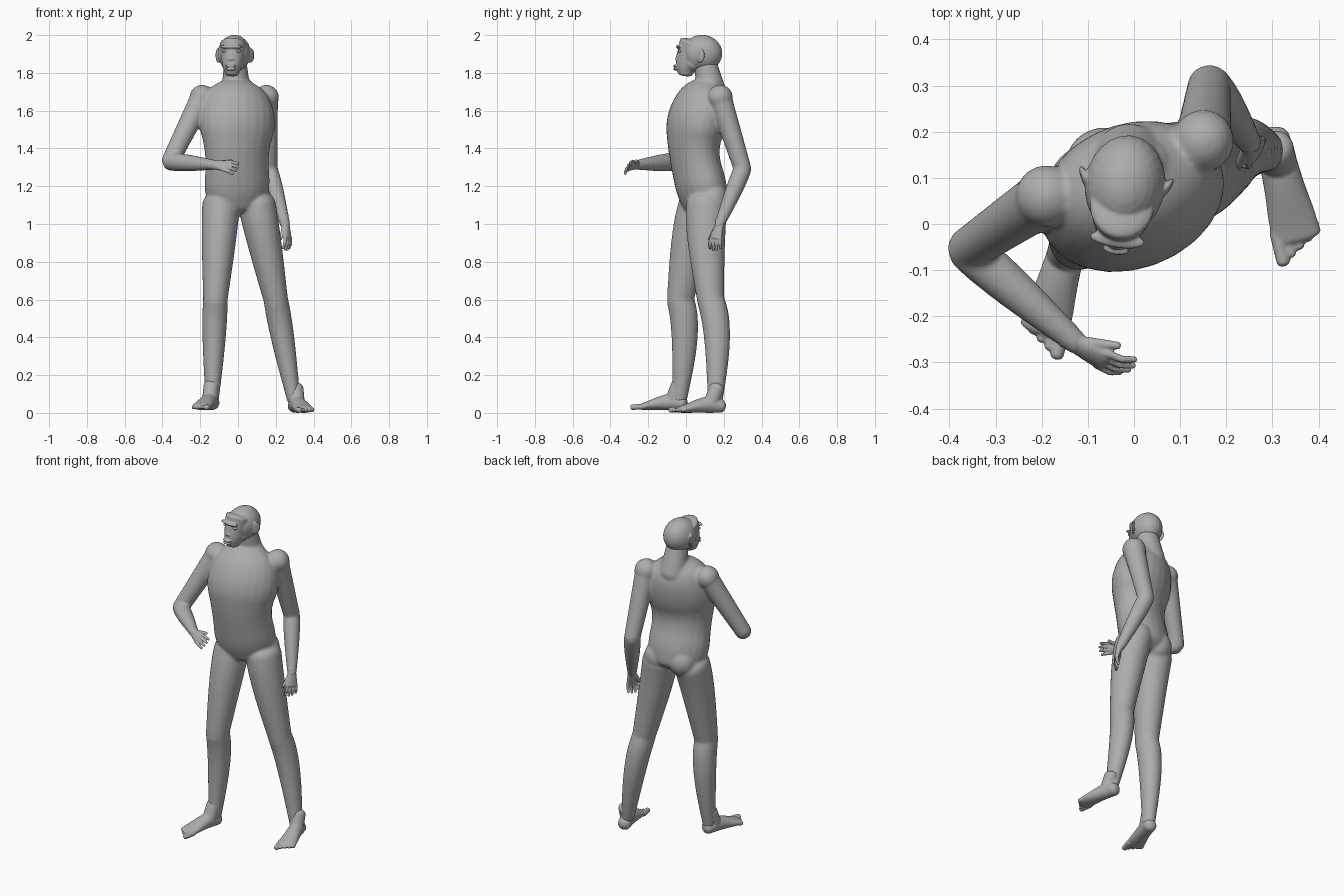
import bpy, bmesh, math
from mathutils import Vector, Matrix

default_cube = bpy.data.objects.get("Cube")
if default_cube:
    bpy.data.objects.remove(default_cube, do_unlink=True)

GREY = (0.42, 0.42, 0.42, 1)
skin = bpy.data.materials.new("plain_grey")
skin.use_nodes = True
skin.diffuse_color = GREY
skin.node_tree.nodes["Principled BSDF"].inputs["Base Color"].default_value = GREY

SIDES = 24
UP = Vector((0, 0, 1))


def loft(form, rows, side=(1, 0, 0), cap=0.7):
    """Closed round-ended tube; each row is x, y, z, half width, half depth."""
    rows = [Vector(row) for row in rows]
    for _ in range(2):
        cut = [a.lerp(b, t) for a, b in zip(rows, rows[1:]) for t in (0.25, 0.75)]
        rows = [rows[0], *cut, rows[-1]]
    centres = [Vector(row[:3]) for row in rows]
    last = len(rows) - 1
    rings = []
    for i, row in enumerate(rows):
        along = (centres[min(i + 1, last)] - centres[max(i - 1, 0)]).normalized()
        across = Vector(side)
        across = (across - along * across.dot(along)).normalized()
        through = along.cross(across)
        width, depth = row[3], row[4]
        # The first and last rows close with a rounded end
        way = -1 if i == 0 else 1
        steps = range(5) if i in (0, last) else range(1)
        for step in list(steps)[::way]:
            angle = math.radians(20 * step)
            shift = along * way * cap * min(width, depth) * math.sin(angle)
            ring = []
            for k in range(SIDES):
                turn = math.tau * k / SIDES
                offset = across * width * math.cos(turn) + through * depth * math.sin(turn)
                ring.append(form.verts.new(centres[i] + shift + offset * math.cos(angle)))
            rings.append(ring)
    for low, high in zip(rings, rings[1:]):
        for k in range(SIDES):
            form.faces.new((low[k - 1], low[k], high[k], high[k - 1]))
    form.faces.new(rings[0][::-1])
    form.faces.new(rings[-1])


def limb(form, start, end, thick, thin, bulge=0, bow=0, flat=1):
    """Tapered limb with a muscle bulge and a bow towards the back."""
    rows = []
    for i in range(9):
        t = i / 8
        swell = math.sin(math.pi * t ** 0.7)
        centre = Vector(start).lerp(Vector(end), t) + Vector((0, bow * swell, 0))
        radius = thick + (thin - thick) * t + bulge * swell
        rows.append((*centre, radius, radius * flat))
    loft(form, rows)


def ball(form, centre, radii, turn=0):
    place = Matrix.Translation(centre) @ Matrix.Rotation(math.radians(turn), 4, "Z")
    bmesh.ops.create_uvsphere(form, u_segments=SIDES, v_segments=16, radius=1,
                              matrix=place @ Matrix.Diagonal((*radii, 1)))


def frame(origin, forward, up=UP):
    """Placement whose local y points forward and local z points up."""
    y = Vector(forward).normalized()
    z = Vector(up)
    z = (z - y * z.dot(y)).normalized()
    turned = Matrix((y.cross(z), y, z)).transposed().to_4x4()
    return Matrix.Translation(origin) @ turned


def finish(form, name, voxel=0.004, blend=4, place=Matrix.Identity(4)):
    """Fuse the overlapping forms into one soft surface."""
    form.transform(place)
    bmesh.ops.recalc_face_normals(form, faces=form.faces)
    mesh = bpy.data.meshes.new(name)
    form.to_mesh(mesh)
    form.free()
    mesh.materials.append(skin)
    part = bpy.data.objects.new(name, mesh)
    bpy.context.scene.collection.objects.link(part)
    fuse = part.modifiers.new("fuse", "REMESH")
    fuse.mode = "VOXEL"
    fuse.voxel_size = voxel
    fuse.use_smooth_shade = True
    soften = part.modifiers.new("soften", "SMOOTH")
    soften.factor = 0.5
    soften.iterations = blend


# Torso, turned slightly to its left: y, z, half width
body = bmesh.new()
profile = [(0.1, 1.12, 0.16), (0.08, 1.2, 0.18), (0.05, 1.32, 0.17), (0.04, 1.42, 0.18),
           (0.05, 1.52, 0.21), (0.08, 1.62, 0.2), (0.11, 1.7, 0.16), (0.13, 1.75, 0.08)]
loft(body, [(-0.005, y, z, half, half * 0.73) for y, z, half in profile], (0.94, 0.34, 0), 0.5)
limb(body, (-0.01, 0.14, 1.68), (-0.015, 0.095, 1.88), 0.08, 0.058)
for x, y in ((-0.065, 0.125), (0.09, 0.137)):
    ball(body, (x, y, 1.135), (0.085, 0.085, 0.09))

# Legs: hip, knee, ankle
for hip, knee, ankle in (((-0.09, 0.07, 1.1), (-0.12, -0.03, 0.6), (-0.137, -0.035, 0.07)),
                         ((0.1, 0.11, 1.1), (0.2, 0.13, 0.6), (0.295, 0.155, 0.07))):
    limb(body, hip, knee, 0.1, 0.065, bulge=0.004, bow=-0.01, flat=1.1)
    limb(body, knee, ankle, 0.065, 0.036, bulge=0.008, bow=0.025, flat=1.12)

# Arms: the right one bent across the front, the left one hanging behind
right_wrist = (-0.122, -0.26, 1.313)
left_wrist = (0.252, 0.175, 0.99)
for shoulder, elbow, wrist in (((-0.19, 0.06, 1.67), (-0.36, -0.055, 1.33), right_wrist),
                               ((0.15, 0.18, 1.67), (0.163, 0.3, 1.29), left_wrist)):
    ball(body, shoulder, (0.067, 0.068, 0.067))
    limb(body, shoulder, elbow, 0.062, 0.047)
    limb(body, elbow, wrist, 0.047, 0.026, bulge=0.006)
finish(body, "body", 0.0065, 16)

# Head: skull, face wedge, jaw, brow, nose, lips and ears
head = bmesh.new()
gaze = frame((-0.02, 0.08, 1.903), (-0.14, -0.99, 0))
ball(head, (0, -0.005, 0), (0.087, 0.108, 0.098))
wedge = [(0.085, -0.11, 0.035), (0.08, -0.07, 0.052), (0.065, -0.02, 0.06), (0.04, 0.05, 0.07)]
loft(head, [(0, y, z, half, half * 1.1) for y, z, half in wedge], cap=0.3)
ball(head, (0, 0.04, -0.05), (0.064, 0.06, 0.05))
ball(head, (0, 0.115, 0.035), (0.062, 0.018, 0.011))
limb(head, (0, 0.117, 0.01), (0, 0.124, -0.03), 0.01, 0.013)
ball(head, (0, 0.127, -0.03), (0.02, 0.012, 0.009))
for z in (-0.066, -0.083):
    ball(head, (0, 0.136, z), (0.03, 0.013, 0.0075))
for way in (-1, 1):
    ball(head, (way * 0.086, -0.005, -0.01), (0.009, 0.032, 0.04), 30 * way)
finish(head, "head", place=gaze)

for name, way in (("left_eye", -1), ("right_eye", 1)):
    eye = bmesh.new()
    ball(eye, (way * 0.036, 0.108, 0.012), (0.015, 0.011, 0.008))
    finish(eye, name, 0.002, 1, gaze)


def foot(name, heel, heading, inner):
    """Heel-to-ball wedge plus five toes; inner is the sign of the big-toe side."""
    form = bmesh.new()
    sole = [(0, 0.038, 0.036), (0.06, 0.041, 0.046), (0.12, 0.045, 0.037),
            (0.18, 0.053, 0.025), (0.22, 0.052, 0.018)]
    loft(form, [(0, y, height, half, height) for y, half, height in sole])
    limb(form, (0, 0.022, 0.13), (0, 0.05, 0.06), 0.041, 0.041)
    for i in range(5):
        x = inner * (0.041 - 0.021 * i)
        radius = 0.011 if i else 0.015
        limb(form, (x, 0.2, 0.019), (x, 0.265 - 0.012 * i, 0.015), radius, radius)
    finish(form, name, place=frame(heel, heading))


foot("right_foot", (-0.135, -0.018, 0.015), (-0.27, -0.96, 0), -1)
foot("left_foot", (0.3, 0.185, 0), (0.24, -0.97, 0), 1)


def hand(name, wrist, along, palm, thumb):
    """Flat palm, four curled fingers and a thumb; thumb is the sign of its side."""
    form = bmesh.new()
    blade = [(-0.03, 0.027, 0.025), (0, 0.025, 0.02), (0.035, 0.031, 0.017), (0.068, 0.033, 0.012)]
    loft(form, [(0, y, 0, half, deep) for y, half, deep in blade])
    for i, length in enumerate((0.95, 1.05, 1, 0.8)):
        x = thumb * (0.027 - 0.018 * i)
        knuckle = (x * 1.15, 0.07 + 0.03 * length, 0.007)
        limb(form, (x, 0.06, 0), knuckle, 0.0085, 0.008)
        limb(form, knuckle, (x * 1.2, 0.07 + 0.055 * length, 0.024), 0.008, 0.007)
    limb(form, (thumb * 0.015, 0.015, 0.004), (thumb * 0.048, 0.075, 0.02), 0.014, 0.008)
    finish(form, name, 0.0035, 2, frame(wrist, along, palm))


hand("right_hand", right_wrist, (0.84, -0.54, -0.06), (0.43, 0.67, -0.6), 1)
hand("left_hand", left_wrist, (0.18, -0.25, -0.93), (-0.85, 0.5, 0), -1)
